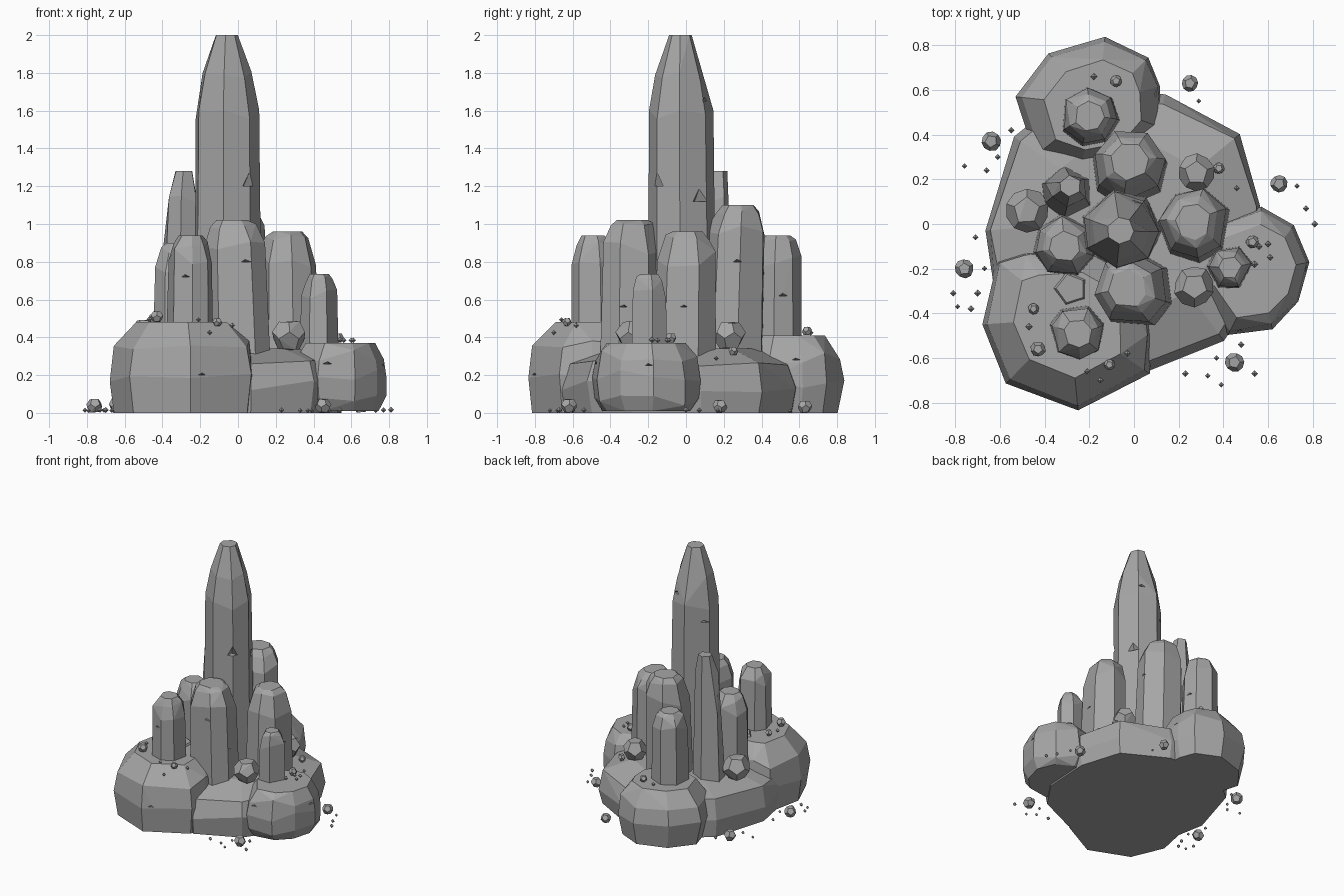
import bpy, bmesh, math, random
from mathutils import Vector
from mathutils.bvhtree import BVHTree

if "Cube" in bpy.data.objects:
    bpy.data.objects.remove(bpy.data.objects["Cube"])

random.seed(7)
stone = bpy.data.materials.new("grey_stone")
stone.diffuse_color = (0.38, 0.38, 0.38, 1)
stone.use_nodes = True
stone.node_tree.nodes["Principled BSDF"].inputs["Base Color"].default_value = stone.diffuse_color


def finish(name, bm):
    me = bpy.data.meshes.new(name)
    bm.to_mesh(me)
    me.materials.append(stone)
    ob = bpy.data.objects.new(name, me)
    bpy.context.collection.objects.link(ob)
    return ob


def hull(bm, pts, flat=7):
    """Convex faceted lump around the points, near-flat faces merged."""
    vs = [bm.verts.new(p) for p in pts]
    res = bmesh.ops.convex_hull(bm, input=vs)
    junk = {v for v in res["geom_interior"] + res["geom_unused"]
            if isinstance(v, bmesh.types.BMVert)}
    bmesh.ops.delete(bm, geom=list(junk), context='VERTS')
    if flat:
        bmesh.ops.dissolve_limit(bm, angle_limit=math.radians(flat),
                                 verts=bm.verts[:], edges=bm.edges[:])
    bmesh.ops.recalc_face_normals(bm, faces=bm.faces[:])


def jit(a):
    return random.uniform(-a, a)


# --- base boulders: plan outline scaled through several heights
def boulder(name, outline, levels):
    n = len(outline)
    cx = sum(p[0] for p in outline) / n
    cy = sum(p[1] for p in outline) / n
    pts = []
    for i, (z, s) in enumerate(levels):
        mid = 0 < i < len(levels) - 1
        for x, y in outline:
            k = s * (1 + (jit(0.025) if mid else 0))
            pts.append((cx + (x - cx) * k, cy + (y - cy) * k,
                        z + (jit(0.035) if mid else 0)))
    bm = bmesh.new()
    hull(bm, pts)
    return finish(name, bm)


base = [
    boulder("middle_boulder",
            [(.57, .08), (.47, .4), (.14, .58), (-.3, .6), (-.55, .4), (-.68, -.03),
             (-.62, -.35), (.07, -.67), (.4, -.52), (.55, -.3)],
            [(0, .96), (.14, 1), (.28, .94), (.34, .6)]),
    boulder("front_boulder",
            [(-.68, -.45), (-.57, -.71), (-.25, -.84), (.07, -.67), (.08, -.5),
             (.06, -.25), (-.2, -.1), (-.5, -.12), (-.62, -.16)],
            [(0, .94), (.18, 1), (.35, .93), (.48, .64)]),
    boulder("back_boulder",
            [(-.13, .84), (.07, .75), (.12, .62), (.13, .43), (0, .28), (-.25, .23),
             (-.45, .3), (-.53, .57), (-.38, .76)],
            [(0, .88), (.16, 1), (.29, .93), (.41, .66)]),
    boulder("right_boulder",
            [(.57, .08), (.72, 0), (.79, -.17), (.74, -.35), (.62, -.47), (.42, -.5),
             (.28, -.3), (.35, 0)],
            [(.01, .8), (.07, .96), (.2, 1), (.3, .93), (.37, .72)]),
]


# --- standing columns: irregular prisms with chipped, chamfered tops
def column(name, x, y, r, h, top=(0, 0), sides=7, levels=None):
    levels = levels or [(.15, 1.04, 0), (h * .62, 1.0, .0),
                        (h - max(.11, r * .9), .94, .05), (h - .035, .72, .02), (h, .5, 0)]
    start = random.uniform(0, 6.28)
    angs = [start + (i + jit(.17)) * 2 * math.pi / sides for i in range(sides)]
    pts = []
    for z, s, dz in levels:
        t = (z / h) ** 3
        for a in angs:
            k = r * s * (1 + jit(.03))
            pts.append((x + top[0] * t + k * math.cos(a),
                        y + top[1] * t + k * math.sin(a), z + jit(dz)))
    bm = bmesh.new()
    hull(bm, pts)
    return finish(name, bm)


spire = column("main_spire", -.06, -.025, .178, 2.0, (0, -.005), 7,
               [(.2, 1.03, 0), (1.2, .99, 0), (1.56, .96, .07), (1.78, .74, .03), (2.0, .34, 0)])
front = column("front_column", .01, -.3, .175, 1.02, (-.04, .01))
front_left = column("front_left_column", -.255, -.48, .128, .94, (.005, -.01))
back = column("back_column", -.2, .475, .135, .94, (0, .01))
right = column("right_column", .275, -.01, .165, .96, (-.01, .02))
small_right = column("small_right_column", .43, -.195, .103, .735, (0, 0), 6)
back_mid = column("back_middle_column", -.02, .24, .172, 1.1, (0, .04))
tall_left = column("tall_left_column", -.3, .14, .115, 1.28, (.015, .03), 6,
                   [(.2, 1.05, 0), (.85, .95, 0), (1.12, .72, .03), (1.28, .42, 0)])
left = column("left_column", -.31, -.1, .14, .9)


# --- small chipped notches cut into the stone
def notch(ob, ax, ay, deg, z, w, h):
    a = math.radians(deg)
    d = Vector((math.cos(a), math.sin(a), 0))
    t = Vector((-d.y, d.x, 0))
    tree = BVHTree.FromPolygons([v.co for v in ob.data.vertices],
                                [p.vertices for p in ob.data.polygons])
    p = tree.ray_cast(Vector((ax, ay, z)) + d * 2, -d)[0]
    if p is None:
        return
    bm = bmesh.new()
    hull(bm, [p + t * w + d * .01, p - t * w + d * .01, p - d * w * .8,
              p + d * .06, p + Vector((0, 0, h)) + d * .01], 0)
    cut = finish("notch_cutter", bm)
    cut.hide_render = True
    cut.hide_viewport = True
    cut.display_type = 'WIRE'
    m = ob.modifiers.new("notch", 'BOOLEAN')
    m.operation = 'DIFFERENCE'
    m.solver = 'EXACT'
    m.object = cut


for deg, z, w, h in [(-48, 1.2, .06, .09), (35, 1.12, .05, .08), (150, 1.46, .04, .02),
                     (60, 1.65, .04, .03)]:
    notch(spire, -.06, -.02, deg, z, w, h)
for ob, x, y, deg, z in [(front, 0, -.3, -75, .8), (front, 0, -.3, -10, .56),
                         (front_left, -.26, -.48, -100, .72), (back, -.2, .47, 20, .62),
                         (right, .27, 0, -5, .56), (back_mid, -.02, .24, 10, .8),
                         (base[3], .5, -.2, -95, .26), (base[3], .5, -.2, 0, .25),
                         (base[2], -.2, .5, 15, .28), (base[1], -.27, -.5, -75, .2)]:
    notch(ob, x, y, deg, z, .03, .018)


# --- loose stones, dropped onto the base or the ground
trees = [BVHTree.FromPolygons([v.co for v in o.data.vertices],
                              [p.vertices for p in o.data.polygons]) for o in base]


def ground(x, y):
    hits = [t.ray_cast(Vector((x, y, 3)), Vector((0, 0, -1)))[0] for t in trees]
    return max([0] + [h.z for h in hits if h])


ico = bmesh.new()
bmesh.ops.create_icosphere(ico, subdivisions=1, radius=1)
DODECA = [f.calc_center_median().normalized() for f in ico.faces]
ico.free()


def rock(name, x, y, r, z=None):
    z = ground(x, y) + r * .88 if z is None else z
    spin = random.uniform(0, 6.28)
    c, s = math.cos(spin), math.sin(spin)
    pts = []
    for p in DODECA:
        k = r * (1 + jit(.05))
        pts.append((x + k * (c * p.x - s * p.y), y + k * (s * p.x + c * p.y),
                    max(0, z + k * p.z)))
    bm = bmesh.new()
    hull(bm, pts, 10)
    return finish(name, bm)


for x, y, r in [(.28, .23, .085), (.27, -.28, .092), (-.28, -.29, .11), (-.48, .06, .1)]:
    rock("wedged_rock", x, y, r, .41)
for x, y, r in [(-.64, .37, .045), (-.76, -.2, .043), (.25, .63, .038), (.65, .18, .04),
                (.45, -.62, .043), (-.08, .64, .027), (-.45, -.38, .025), (-.43, -.56, .035),
                (-.11, -.63, .025), (.38, .25, .026), (.53, -.08, .03)]:
    rock("loose_stone", x, y, r)

# --- scattered pebbles, one joined mesh of little diamonds
bm = bmesh.new()
for x, y in [(-.76, .26), (-.66, .24), (-.61, .3), (-.55, .42), (-.71, -.06), (-.67, -.2),
             (-.81, -.31), (-.7, -.31), (-.79, -.37), (-.73, -.38), (.29, .55), (.46, .16),
             (.73, .17), (.77, .07), (.81, 0), (.48, -.54), (.37, -.6), (.23, -.67),
             (.33, -.68), (.39, -.72), (.54, -.67), (.6, -.09), (.56, -.1), (.61, -.15),
             (.54, -.18), (-.15, -.7), (-.47, -.46), (-.03, -.58), (-.18, .66), (-.21, -.66)]:
    r = random.uniform(.011, .016)
    z = ground(x, y) + r
    ring = [bm.verts.new((x + r * math.cos(i * math.pi / 2), y + r * math.sin(i * math.pi / 2), z))
            for i in range(4)]
    up, down = bm.verts.new((x, y, z + r)), bm.verts.new((x, y, z - r))
    for i in range(4):
        a, b = ring[i], ring[(i + 1) % 4]
        bm.faces.new((a, b, up))
        bm.faces.new((b, a, down))
finish("pebbles", bm)
